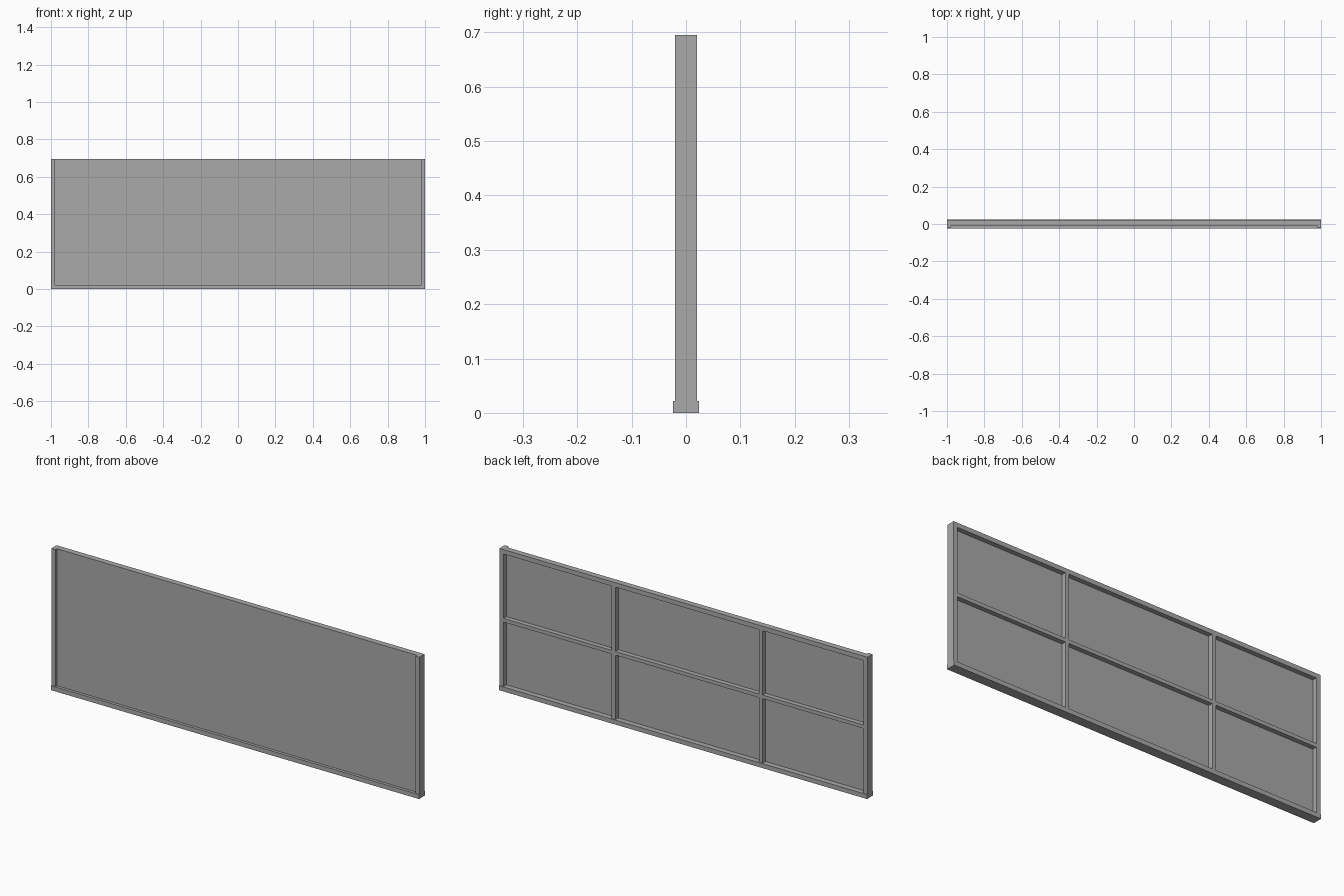
import bpy

cube = bpy.data.objects.get("Cube")
if cube:
    bpy.data.objects.remove(cube, do_unlink=True)

# Single flat grey
grey = bpy.data.materials.new("plain_grey")
grey.use_nodes = True
colour = (0.4, 0.4, 0.4, 1)
grey.diffuse_color = colour
grey.node_tree.nodes["Principled BSDF"].inputs["Base Color"].default_value = colour

HEIGHT = 0.695
RAIL = 0.022      # thickness of the outer frame members
BACK = 0.02       # rear plane of the frame
FACE = -0.009     # front plane of the recessed sheet
SHEET = 0.006


def box(name, x, y, z):
    """Box spanning the given (low, high) ranges."""
    spans = (x, y, z)
    bpy.ops.mesh.primitive_cube_add(size=1, location=[(a + b) / 2 for a, b in spans])
    ob = bpy.context.object
    ob.name = name
    ob.scale = [b - a for a, b in spans]
    bpy.ops.object.transform_apply(location=False, rotation=False, scale=True)
    ob.data.materials.append(grey)
    return ob


inner = 1 - RAIL
ribs_y = (FACE + SHEET, BACK)

# Outer frame: wider base, two end posts, top rail set back at the front
box("base_rail", (-1, 1), (-0.0235, 0.0235), (0, RAIL))
for side, name in ((1, "left_post"), (-1, "right_post")):
    edges = sorted((side, side * inner))
    box(name, edges, (-BACK, BACK), (RAIL, HEIGHT))
box("top_rail", (-inner, inner), (FACE, BACK), (HEIGHT - RAIL, HEIGHT))

# Sheet filling the frame
box("panel_sheet", (-inner, inner), (FACE, FACE + SHEET), (RAIL, HEIGHT - RAIL))

# Studs and cross rails on the back
studs = (-0.42, 0.38)
half = 0.01
for i, x in enumerate(studs):
    box(f"stud_{i + 1}", (x - half, x + half), ribs_y, (RAIL, HEIGHT - RAIL))
stops = [-inner] + [x + s * half for x in studs for s in (-1, 1)] + [inner]
for i in range(0, len(stops), 2):
    box(f"cross_rail_{i // 2 + 1}", (stops[i], stops[i + 1]), ribs_y, (0.339, 0.357))
